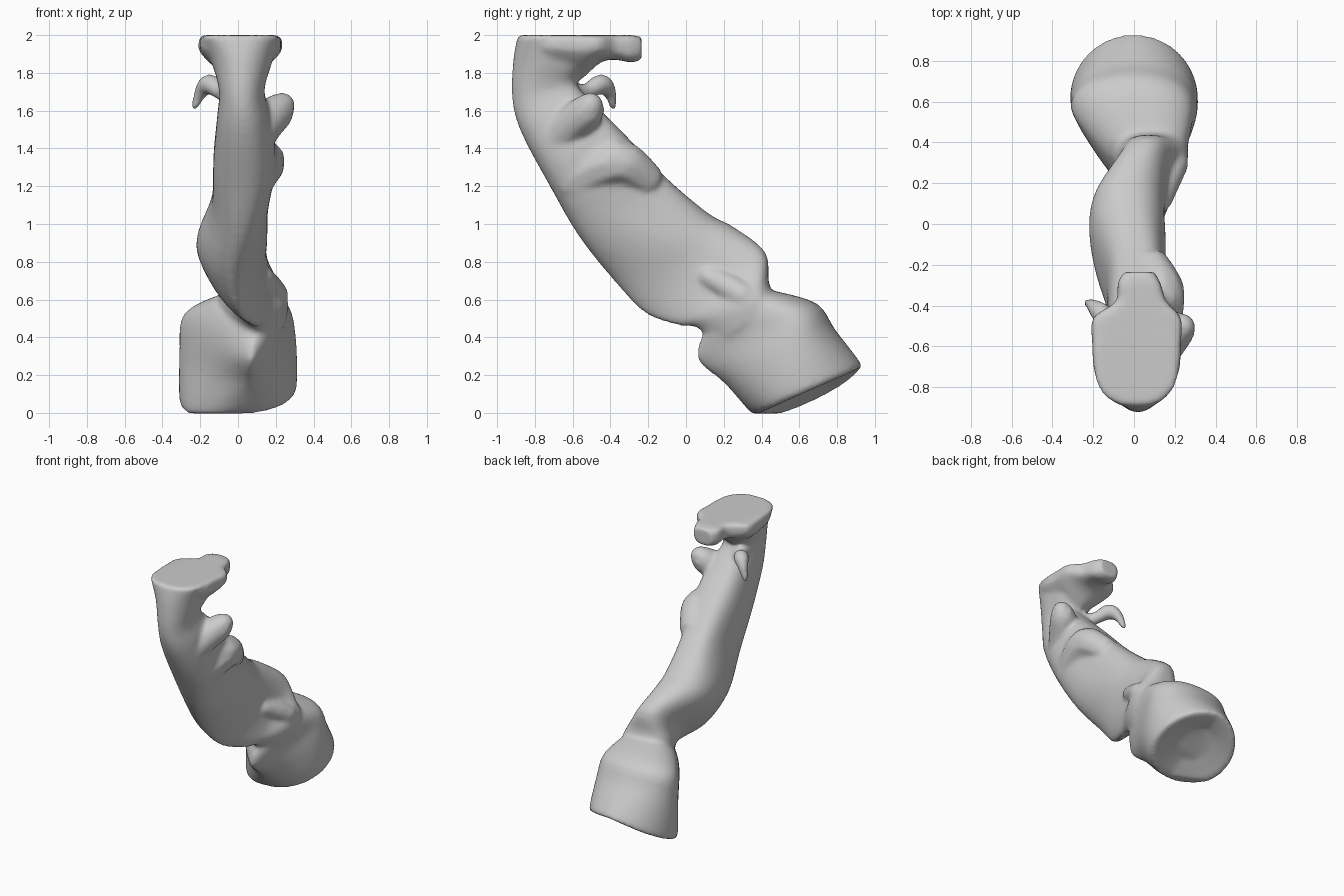
import bpy, bmesh, math
from mathutils import Vector

bm = bmesh.new()
SIDES = 48


def spline(rows, steps):
    """Catmull-Rom interpolation through rows of numbers."""
    v = [Vector(r) for r in rows]
    out = []
    for i in range(len(v) - 1):
        p0, p1, p2, p3 = v[max(i - 1, 0)], v[i], v[i + 1], v[min(i + 2, len(v) - 1)]
        for k in range(steps):
            t = k / steps
            out.append(0.5 * (2 * p1 + (p2 - p0) * t + (2 * p0 - 5 * p1 + 4 * p2 - p3) * t * t
                              + (3 * p1 - p0 - 3 * p2 + p3) * t ** 3))
    return out + [v[-1]]


def loft(rows, steps=4):
    """Row: lower y, z, upper y, z, x min, x max, lower and upper squareness,
    height of the widest point, sideways lean of the lower edge."""
    rings = []
    for ly, lz, uy, uz, x0, x1, nl, nu, m, lean in spline(rows, steps):
        ring = []
        for k in range(SIDES):
            a = math.tau * k / SIDES
            c, s = math.cos(a), math.sin(a)
            e = 2 / (nu if c > 0 else nl)
            u = math.copysign(abs(c) ** e, c)
            w = math.copysign(abs(s) ** e, s)
            x = (x0 + x1) / 2 + w * (x1 - x0) / 2 + lean * max(0, -u)
            u = m + u * (1 - m if u > 0 else m)
            ring.append(bm.verts.new((x, ly + (uy - ly) * u, lz + (uz - lz) * u)))
        rings.append(ring)
    for a, b in zip(rings, rings[1:]):
        for k in range(SIDES):
            j = (k + 1) % SIDES
            bm.faces.new((a[k], a[j], b[j], b[k]))
    bm.faces.new(rings[0])
    bm.faces.new(rings[-1])
    return [v for ring in rings for v in ring]


def limb(points):
    """Chain of balls along a path of x, y, z, radius."""
    for x, y, z, r in spline(points, 6):
        ball = bmesh.ops.create_icosphere(bm, subdivisions=2, radius=r)
        bmesh.ops.translate(bm, verts=ball["verts"], vec=(x, y, z))


# Slanting trunk, from the flat top down to the wrist
loft([
    (-.89, 2.0, -.50, 2.0, -.20, .22, 2.4, 3, .5, 0),
    (-.915, 1.86, -.52, 1.85, -.14, .18, 2.0, 3, .5, 0),
    (-.92, 1.66, -.58, 1.75, -.10, .14, 2.0, 3, .5, 0),
    (-.87, 1.48, -.49, 1.64, -.11, .17, 2.2, 3, .5, 0),
    (-.72, 1.20, -.33, 1.48, -.13, .20, 2.3, 3, .5, 0),
    (-.57, .94, -.10, 1.24, -.14, .16, 2.1, 3, .5, 0),
    (-.39, .71, .12, 1.055, -.215, .155, 1.7, 2.4, .6, 0),
    (-.22, .53, .25, .985, -.20, .15, 1.5, 2.3, .66, .03),
    (-.05, .465, .42, .85, -.08, .18, 1.6, 2.6, .6, .03),
    (.06, .45, .44, .68, -.10, .26, 1.5, 2.4, .68, .02),
    (.15, .35, .50, .60, -.12, .26, 1.7, 2.4, .68, .02),
])

# Flared cuff, pinched along its lower edge, with a shallow hollow in its end
cuff = loft([
    (.09, .42, .45, .65, -.13, .25, 1.5, 2.4, .7, .03),
    (.06, .28, .69, .58, -.29, .29, 1.25, 2.3, .75, .07),
    (.20, .16, .79, .44, -.31, .31, 1.5, 2.1, .65, .05),
    (.34, .01, .92, .27, -.31, .31, 2.0, 2.0, .5, 0),
    (.39, .00, .915, .235, -.28, .28, 2, 2.0, .5, 0),
    (.46, .04, .84, .21, -.22, .22, 2, 2.0, .5, 0),
    (.52, .08, .77, .20, -.12, .12, 2, 2.0, .5, 0),
])
# The rim droops on one side
for v in cuff:
    v.co.z += .22 * min(0, v.co.x) * max(0, min(1, (.4 - v.co.z) / .2))
    v.co.z = max(v.co.z, -.004)

# Flat-topped head reaching back over the trunk
loft([
    (-.85, 1.88, -.85, 2.0, -.12, .13, 1.6, 8, .7, 0),
    (-.74, 1.74, -.74, 2.0, -.19, .215, 1.2, 8, .75, 0),
    (-.58, 1.75, -.58, 2.0, -.205, .23, 1.3, 8, .7, 0),
    (-.46, 1.85, -.46, 2.0, -.20, .23, 1.8, 6, .6, 0),
    (-.38, 1.87, -.38, 2.0, -.09, .16, 2.4, 5, .5, 0),
    (-.29, 1.855, -.29, 2.0, -.08, .13, 2.6, 5, .5, 0),
    (-.235, 1.87, -.235, 1.99, -.05, .10, 2.4, 3, .5, 0),
])

# Stubby thumb, side bulge and small hooked finger
limb([(.06, -.70, 1.43, .11), (.14, -.60, 1.53, .105), (.20, -.53, 1.59, .095),
      (.235, -.505, 1.63, .068)])
limb([(.05, -.58, 1.24, .14), (.10, -.44, 1.31, .14), (.13, -.33, 1.32, .12),
      (.09, -.22, 1.24, .10)])
limb([(-.02, -.63, 1.69, .07), (-.09, -.53, 1.70, .045), (-.15, -.45, 1.74, .055),
      (-.195, -.405, 1.70, .038), (-.228, -.385, 1.625, .022)])

# Wrist fold on the outer side, and a web of flesh running up from it
limb([(.13, .12, .72, .06), (.16, .22, .67, .075), (.19, .30, .62, .08)])

bmesh.ops.recalc_face_normals(bm, faces=bm.faces)
mesh = bpy.data.meshes.new("bent_limb")
bm.to_mesh(mesh)
bm.free()
body = bpy.data.objects.new("bent_limb", mesh)
bpy.context.collection.objects.link(body)

# Fuse the parts into one smooth skin
fuse = body.modifiers.new("fuse", "REMESH")
fuse.mode = "VOXEL"
fuse.voxel_size = 0.014
fuse.use_smooth_shade = True
soften = body.modifiers.new("soften", "SMOOTH")
soften.factor = 0.5
soften.iterations = 8
